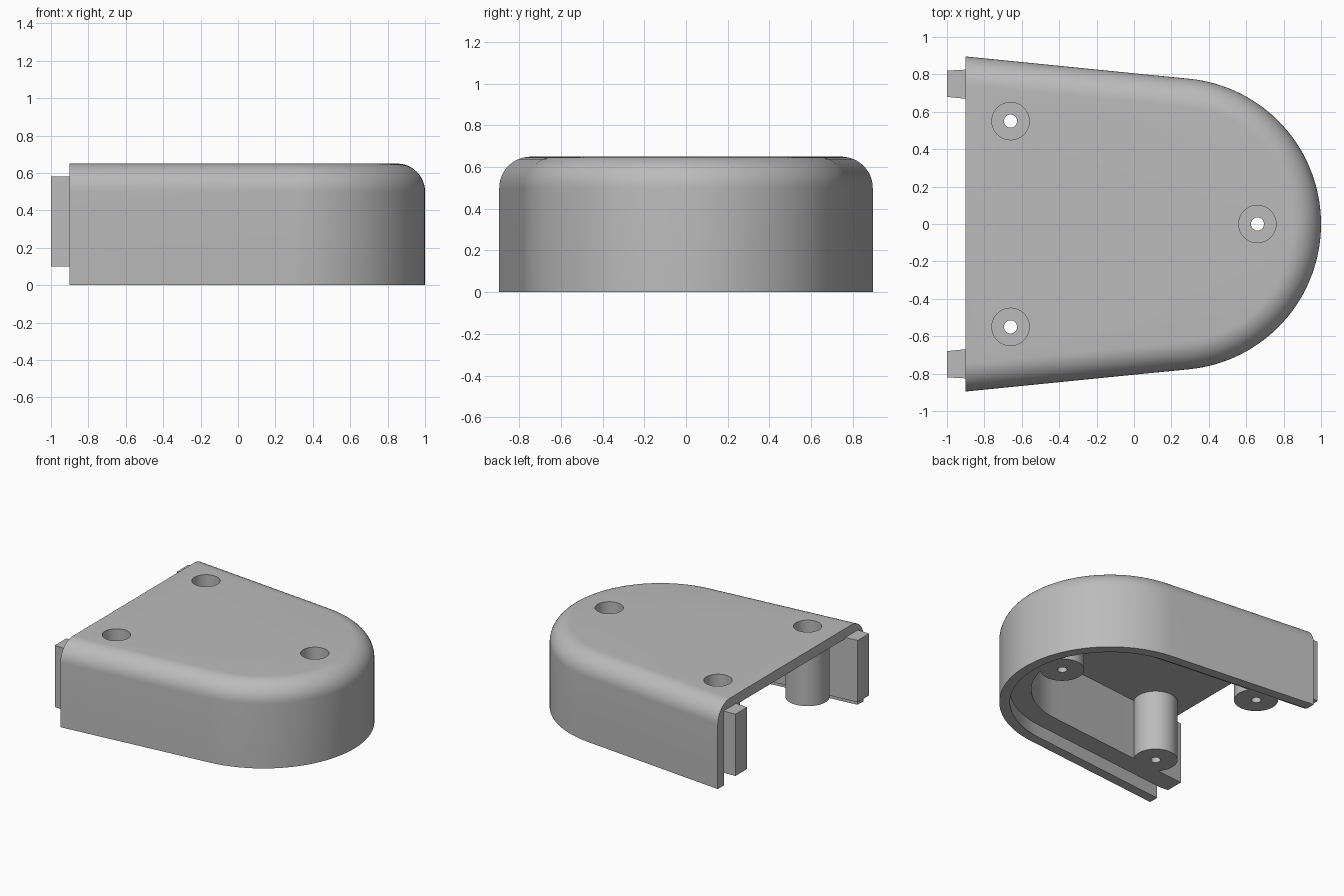
import bpy, bmesh, math

old = bpy.data.objects.get("Cube")
if old:
    bpy.data.objects.remove(old, do_unlink=True)

END = -0.9            # open end of the housing
CX, R = 0.22, 0.78    # centre and radius of the round nose
TILT = math.radians(84.3)
HEIGHT, FILLET = 0.65, 0.15
SEGS = 64

grey = bpy.data.materials.new("housing grey")
grey.use_nodes = True
grey.diffuse_color = (0.5, 0.5, 0.5, 1)
grey.node_tree.nodes["Principled BSDF"].inputs["Base Color"].default_value = (0.5, 0.5, 0.5, 1)


def outline(inset, end=END):
    """Tapered U with a round nose, moved inwards by inset, from +y end to -y end."""
    r = R - inset
    arc = []
    for i in range(SEGS + 1):
        a = TILT * (1 - 2 * i / SEGS)
        arc.append((CX + r * math.cos(a), r * math.sin(a)))
    x, y = arc[0]
    y_end = y + (x - end) / math.tan(TILT)
    return [(end, y_end)] + arc + [(end, -y_end)]


def loft(name, rings):
    """Closed solid through a list of (outline, height) rings."""
    bm = bmesh.new()
    loops = [[bm.verts.new((x, y, z)) for x, y in pts] for pts, z in rings]
    n = len(loops[0])
    for low, high in zip(loops, loops[1:]):
        for i in range(n):
            j = (i + 1) % n
            bm.faces.new((low[i], low[j], high[j], high[i]))
    bm.faces.new(loops[0])
    bm.faces.new(loops[-1])
    bmesh.ops.recalc_face_normals(bm, faces=bm.faces)
    mesh = bpy.data.meshes.new(name)
    bm.to_mesh(mesh)
    bm.free()
    mesh.materials.append(grey)
    obj = bpy.data.objects.new(name, mesh)
    bpy.context.collection.objects.link(obj)
    return obj


def rounded_block(name, inset, bottom, top, radius, end):
    """Block following the outline with a rounded upper edge."""
    rings = [(outline(inset, end), bottom)]
    for i in range(13):
        a = math.pi / 2 * i / 12
        d = inset + radius * (1 - math.cos(a))
        rings.append((outline(d, end), top - radius * (1 - math.sin(a))))
    return loft(name, rings)


def rod(name, x, y, r, bottom, top):
    ring = [(x + r * math.cos(math.tau * i / 48), y + r * math.sin(math.tau * i / 48))
            for i in range(48)]
    return loft(name, [(ring, bottom), (ring, top)])


def combine(target, tool, operation):
    bpy.context.view_layer.objects.active = target
    mod = target.modifiers.new(operation, 'BOOLEAN')
    mod.operation, mod.solver, mod.object = operation, 'EXACT', tool
    bpy.ops.object.modifier_apply(modifier=mod.name)
    bpy.data.objects.remove(tool, do_unlink=True)


# Hollow shell, open underneath and at the flat end
housing = rounded_block("housing", 0, 0, HEIGHT, FILLET, END)
cavity = rounded_block("cavity", 0.075, -0.1, 0.57, 0.075, -1.2)
combine(housing, cavity, 'DIFFERENCE')

# Inner wall: forms the ledge below and the two tabs at the open end
outer = outline(0.07)
outer = [(-1, 0.82)] + outer + [(-1, -0.82)]
wall_plan = outer + outline(0.225, -1)[::-1]
combine(housing, loft("inner_wall", [(wall_plan, 0.1), (wall_plan, 0.58)]), 'UNION')

# Screw posts with a deep recess from above and a small through hole
SPOTS = [(0.66, 0), (-0.66, 0.55), (-0.66, -0.55)]
for x, y in SPOTS:
    combine(housing, rod("post", x, y, 0.155, 0.1, 0.6), 'UNION')
for x, y in SPOTS:
    combine(housing, rod("recess", x, y, 0.1, 0.2, 0.8), 'DIFFERENCE')
    combine(housing, rod("screw_hole", x, y, 0.035, 0, 0.3), 'DIFFERENCE')

# Smooth curves, crisp edges
bpy.ops.object.select_all(action='DESELECT')
housing.select_set(True)
bpy.context.view_layer.objects.active = housing
bpy.ops.object.shade_smooth_by_angle(angle=math.radians(30))
